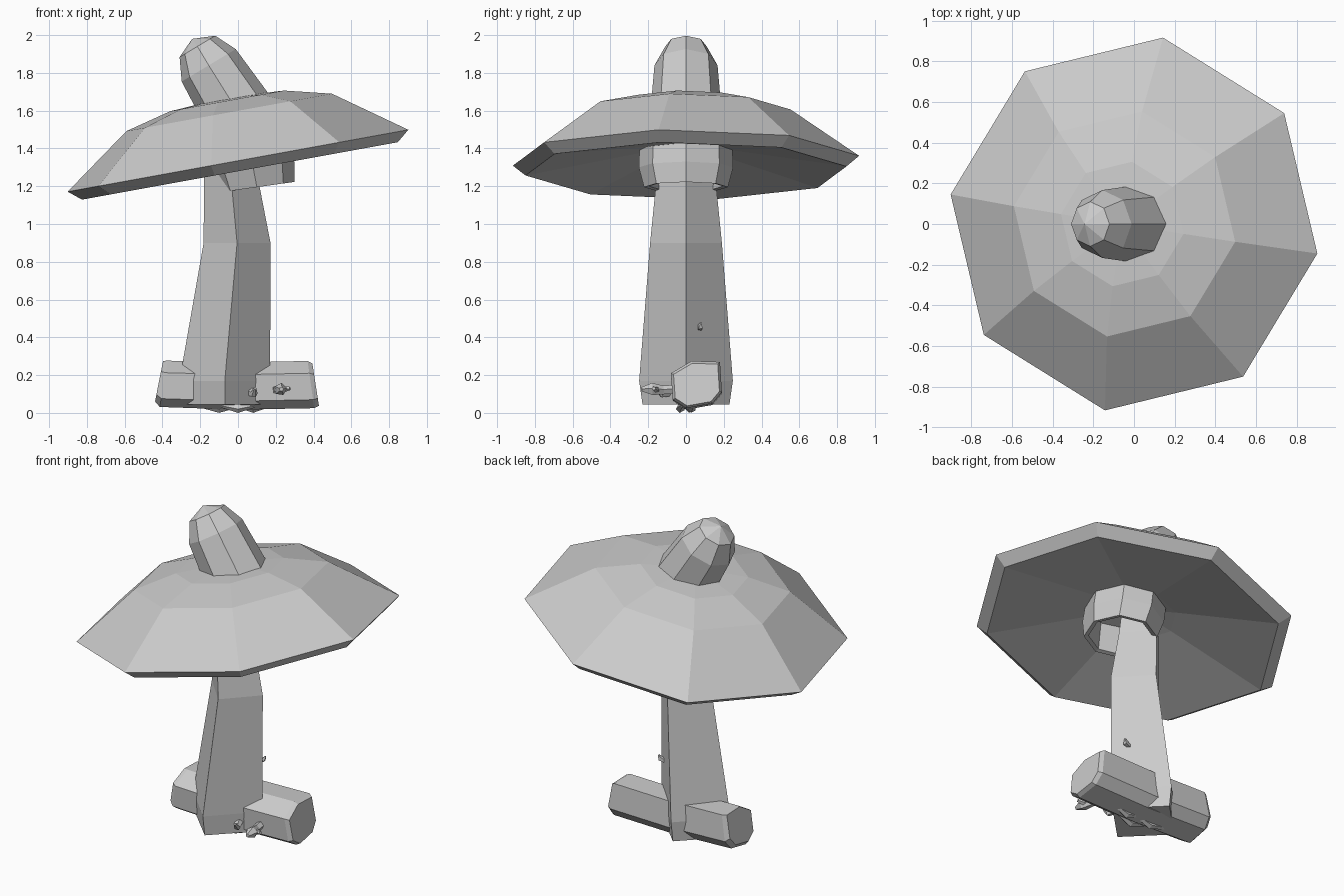
import bpy, bmesh
from math import sin, cos, pi, radians
from mathutils import Vector

if "Cube" in bpy.data.objects:
    bpy.data.objects.remove(bpy.data.objects["Cube"])


def loft(name, rings, start=True, end=True):
    """Skin a list of equal-length point rings; optionally close the ends."""
    bm = bmesh.new()
    loops = [[bm.verts.new(p) for p in r] for r in rings]
    n = len(loops[0])
    for a, b in zip(loops, loops[1:]):
        for i in range(n):
            j = (i + 1) % n
            bm.faces.new((a[i], a[j], b[j], b[i]))
    for flag, loop in ((start, loops[0]), (end, loops[-1])):
        if flag:
            bm.faces.new(loop)
    bmesh.ops.remove_doubles(bm, verts=bm.verts, dist=0.0005)
    bmesh.ops.recalc_face_normals(bm, faces=bm.faces)
    me = bpy.data.meshes.new(name)
    bm.to_mesh(me)
    bm.free()
    ob = bpy.data.objects.new(name, me)
    bpy.context.collection.objects.link(ob)
    return ob


def ring(center, rx, ry, tilt=0.0, sides=8, phase=0.0):
    """Polygon whose axis leans toward -x by tilt degrees."""
    t = radians(tilt)
    u, v = Vector((cos(t), 0, sin(t))), Vector((0, 1, 0))
    angs = [radians(phase) + 2 * pi * i / sides for i in range(sides)]
    return [Vector(center) + u * rx * cos(a) + v * ry * sin(a) for a in angs]


def twig(name, points, radii, sides=5):
    """Thin tapered tube along points."""
    axis = (Vector(points[-1]) - Vector(points[0])).normalized()
    u = axis.orthogonal().normalized()
    v = axis.cross(u)
    loft(name, [[Vector(p) + (u * cos(2 * pi * i / sides) + v * sin(2 * pi * i / sides)) * r
                 for i in range(sides)] for p, r in zip(points, radii)])


# mushroom cap: dome, bevelled rim and hollow underside
TILT = 10.3
axis = Vector((-sin(radians(TILT)), 0, cos(radians(TILT))))
profile = [(0.001, 0.34), (0.31, 0.322), (0.56, 0.26), (0.928, 0.0),
           (0.86, -0.055), (0.24, 0.05), (0.001, 0.08)]
loft("cap", [ring(Vector((0, 0, 1.335)) + axis * h, r, r, TILT, 8, -9)
             for r, h in profile])

# rounded tip poking through the cap
loft("tip", [ring((0.05, 0, 1.51), 0.195, 0.195, 31),
             ring((0.008, 0, 1.58), 0.19, 0.19, 31),
             ring((-0.155, 0, 1.84), 0.167, 0.167, 31),
             ring((-0.215, 0, 1.94), 0.11, 0.11, 31),
             ring((-0.243, 0, 1.98), 0.0001, 0.0001, 31)], end=False)

# open collar below the cap
loft("collar", [ring((0.06, 0, 1.40), 0.20, 0.22, 8),
                ring((0.10, 0, 1.20), 0.175, 0.195, 8),
                ring((0.10, 0, 1.195), 0.20, 0.222, 8),
                ring((0.08, 0, 1.30), 0.22, 0.25, 8),
                ring((0.06, 0, 1.42), 0.22, 0.245, 8)], False, False)

# four-sided bent stem
loft("stem", [ring((x, 0, z), rx, ry, 0, 4) for x, z, rx, ry in
              [(-0.07, 0.045, 0.23, 0.23), (-0.07, 0.17, 0.24, 0.248),
               (-0.005, 0.9, 0.177, 0.19), (-0.035, 1.22, 0.145, 0.158),
               (-0.05, 1.45, 0.13, 0.14)]])

# log lying through the foot of the stem
section = [(-0.08, 0.21), (0.03, 0.275), (0.18, 0.27), (0.19, 0.11),
           (0.14, 0.05), (0.0, 0.025), (-0.07, 0.07)]


def log_ring(x, lean, dz=0.0, grow=1.0):
    cy, cz = 0.06, 0.15
    return [Vector((x - lean * (z - 0.05), cy + (y - cy) * grow,
                    cz + (z - cz) * grow + dz)) for y, z in section]


loft("log", [log_ring(-0.435, -0.17, 0.018, 0.86), log_ring(-0.41, -0.17, 0.004, 0.98),
             log_ring(0.0, 0.0, -0.008), log_ring(0.40, 0.14),
             log_ring(0.425, 0.14, 0.0, 0.9)])

# small twigs and sprig
twig("front_twig", [(0.20, 0.0, 0.13), (0.21, -0.12, 0.12), (0.225, -0.18, 0.125),
                    (0.23, -0.235, 0.125)], [0.025, 0.024, 0.034, 0.012])
twig("front_twig_side", [(0.215, -0.15, 0.12), (0.275, -0.17, 0.13)], [0.02, 0.01])
twig("side_twig", [(0.05, -0.05, 0.12), (0.085, -0.13, 0.10), (0.09, -0.16, 0.13)],
     [0.03, 0.02, 0.008])
twig("stem_sprig", [(0.08, 0.07, 0.44), (0.125, 0.075, 0.455), (0.135, 0.08, 0.475)],
     [0.012, 0.016, 0.006], 4)

# roots under the base
for i, (x, y, l) in enumerate([(-0.10, 0.03, 0.10), (0.0, -0.02, 0.09), (0.08, 0.04, 0.08)]):
    twig("root_%d" % (i + 1), [(x - l, y, 0.04), (x, y - 0.01, 0.024), (x + l, y, 0.04)],
         [0.012, 0.024, 0.012])
